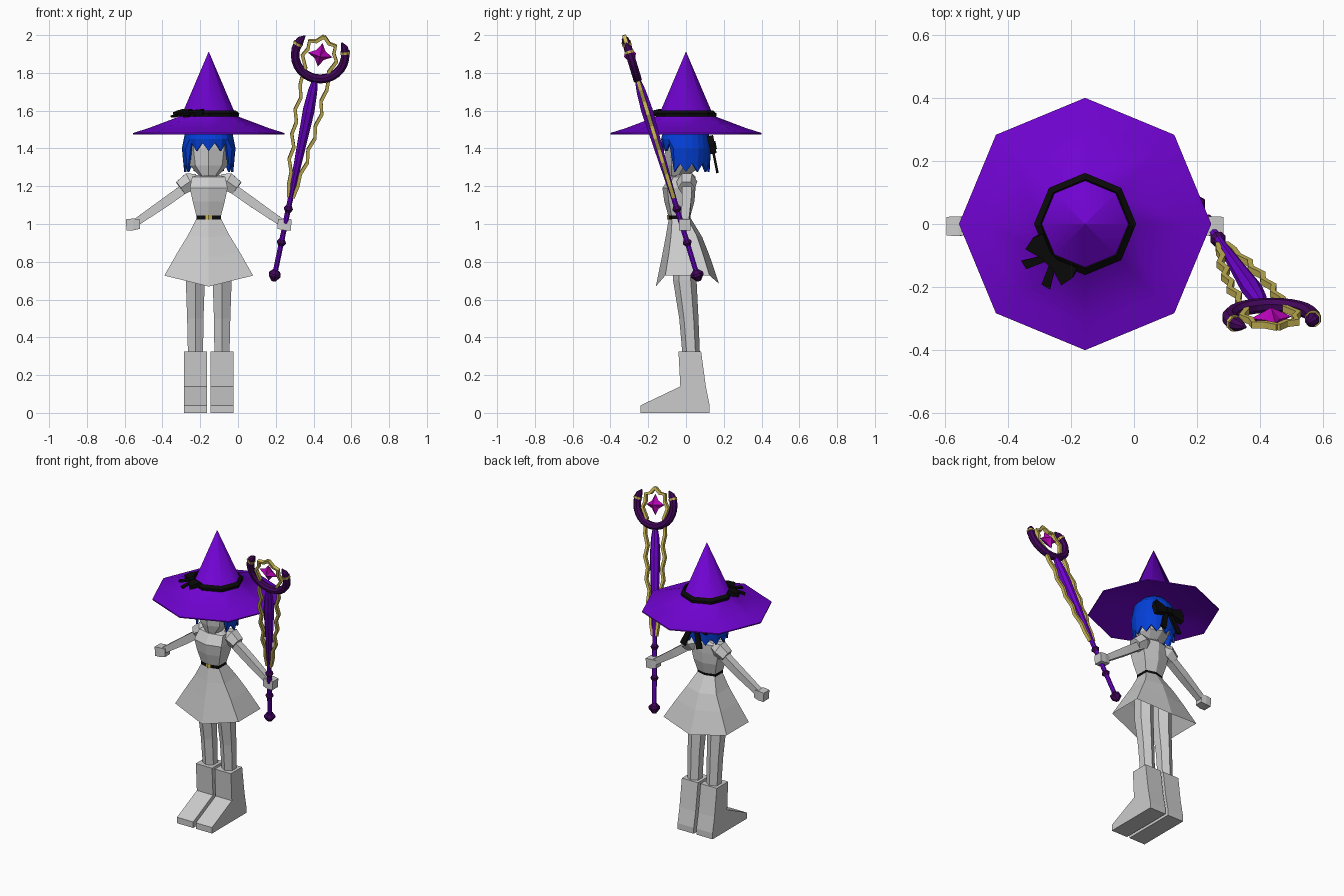
import bpy, bmesh
from math import sin, cos, pi, radians
from mathutils import Vector as V

cube = bpy.data.objects.get("Cube")
if cube:
    bpy.data.objects.remove(cube)

CX = -0.155  # body centre line


def material(name, r, g, b):
    m = bpy.data.materials.new(name)
    m.use_nodes = True
    m.diffuse_color = (r, g, b, 1)
    bsdf = next(n for n in m.node_tree.nodes if n.type == 'BSDF_PRINCIPLED')
    bsdf.inputs["Base Color"].default_value = (r, g, b, 1)
    return m


GREY = material("pale grey", 0.6, 0.6, 0.6)
PURPLE = material("violet", 0.16, 0.001, 0.63)
PLUM = material("dark plum", 0.055, 0.002, 0.105)
BLACK = material("black", 0.003, 0.003, 0.003)
GOLD = material("gold", 0.62, 0.5, 0.1)
MAGENTA = material("magenta", 0.46, 0.001, 0.46)
BLUE = material("blue", 0.001, 0.05, 0.68)


def finish(name, bm, mat):
    bmesh.ops.recalc_face_normals(bm, faces=bm.faces)
    me = bpy.data.meshes.new(name)
    bm.to_mesh(me)
    bm.free()
    me.materials.append(mat)
    ob = bpy.data.objects.new(name, me)
    bpy.context.collection.objects.link(ob)
    return ob


def loft(name, rings, mat, caps=True, wrap=False):
    """Skin a list of equal sized point rings."""
    bm = bmesh.new()
    vr = [[bm.verts.new(p) for p in ring] for ring in rings]
    pairs = list(zip(vr, vr[1:])) + ([(vr[-1], vr[0])] if wrap else [])
    for a, b in pairs:
        for i in range(len(a)):
            j = (i + 1) % len(a)
            bm.faces.new((a[i], a[j], b[j], b[i]))
    if caps and not wrap:
        bm.faces.new(vr[0])
        bm.faces.new(vr[-1])
    return finish(name, bm, mat)


def oval(hx, hy, z, n=8, x=CX, y=0.0, turn=0.0):
    return [V((x + hx * cos(2 * pi * i / n + turn), y + hy * sin(2 * pi * i / n + turn), z))
            for i in range(n)]


def hexring(hx, front, back, z, dip=0.0):
    """Six sided ring with a point at the front and back."""
    q, m = (back - front) * 0.35, (front + back) / 2
    pts = [(0, front, z - dip), (hx, m - q, z), (hx, m + q, z),
           (0, back, z - dip * 0.75), (-hx, m + q, z), (-hx, m - q, z)]
    return [V((CX + x, y, h)) for x, y, h in pts]


def tube(name, pts, radii, n, mat, ref=V((0, 1, 0)), depth=1.0):
    pts = [V(p) for p in pts]
    rings = []
    for i, p in enumerate(pts):
        d = (pts[min(i + 1, len(pts) - 1)] - pts[max(i - 1, 0)]).normalized()
        a = d.cross(ref).normalized()
        b = a.cross(d)
        rings.append([p + radii[i] * (a * cos(t) + b * sin(t) * depth)
                      for t in [2 * pi * k / n + pi / n for k in range(n)]])
    return loft(name, rings, mat)


def slab(name, outline, across, mat):
    """Thicken a planar outline along the vector across."""
    return loft(name, [[p - across / 2 for p in outline], [p + across / 2 for p in outline]], mat)


def bow(name, c, t, u, s, tail):
    """Ribbon bow: t runs along the loops, u points away from the tails."""
    t, u = t.normalized(), u.normalized()
    n = t.cross(u)
    slab(name + "_knot", [c + s * (t * a + u * b) for a, b in
                          ((-.2, -.2), (.2, -.2), (.2, .2), (-.2, .2))], n * s * 0.4, BLACK)
    for k, side in ((1, "left"), (-1, "right")):
        slab(f"{name}_{side}_loop", [c + s * (t * a * k + u * b) for a, b in
             ((.1, -.15), (.95, -.4), (1.05, .1), (.9, .5), (.1, .15))], n * s * 0.3, BLACK)
        slab(f"{name}_{side}_tail", [c + s * (t * a * k + u * b) for a, b in
             ((.0, 0), (.25, 0), (.75, -tail), (.4, -tail * 1.1))], n * s * 0.12, BLACK)


# Hat
hat = loft("hat", [oval(r, r, z) for r, z in
           ((.13, 1.555), (.32, 1.497), (.40, 1.475), (.40, 1.482), (.32, 1.507),
            (.145, 1.573), (.0015, 1.91))], PURPLE)
loft("hat_band", [oval(.16, .16, 1.568), oval(.162, .162, 1.585),
                  oval(.142, .142, 1.602), oval(.13, .13, 1.575)], BLACK, wrap=True)
out = V((-0.7, -0.7, 0))
bow("hat_bow", V((-0.262, -0.112, 1.587)), V((0.7, -0.7, 0)), -out + V((0, 0, 0.25)), 0.085, 0.85)

# Head, neck and hair
loft("head", [oval(.05, .05, 1.255, y=-.04), oval(.1, .095, 1.31, y=-.01),
              oval(.115, .112, 1.40, y=0), oval(.1, .1, 1.52, y=0)], GREY)
loft("neck", [oval(.028, .028, 1.22, 6, y=.005), oval(.028, .028, 1.29, 6, y=.005)], GREY)
COLS = 24
hair_tip, hair_mid = oval(.13, .125, 0, COLS), oval(.142, .132, 1.40, COLS)
for i, p in enumerate(hair_tip):
    fringe = sin(2 * pi * i / COLS) < -0.6
    p.z = (1.385 if fringe else 1.275) + (0.045 if i % 2 else 0.0)
    if fringe:
        hair_mid[i].z = 1.45
hair = loft("hair", [oval(.08, .08, 1.545, COLS), oval(.122, .118, 1.50, COLS), hair_mid, hair_tip],
            BLUE, caps=False)
thick = hair.modifiers.new("thickness", 'SOLIDIFY')
thick.thickness = 0.012
thick.offset = -1
bow("hair_bow", V((CX, .138, 1.415)), V((1, 0, 0)), V((0, -0.2, 1)), 0.108, 1.25)

# Dress
loft("bodice", [hexring(.062, -.09, .02, 1.03), hexring(.085, -.115, .045, 1.12),
                hexring(.1, -.125, .05, 1.19), hexring(.088, -.085, .05, 1.25),
                hexring(.035, -.04, .035, 1.265)], GREY)
loft("skirt", [hexring(.062, -.09, .022, 1.035), hexring(.11, -.108, .085, .94, .01),
               hexring(.165, -.128, .125, .85, .025), hexring(.235, -.16, .175, .727, .058)],
     GREY, caps=False)
loft("belt", [hexring(.066, -.096, .025, 1.025), hexring(.066, -.096, .025, 1.046)], BLACK)
for k in (-1, 1):
    slab("buckle_" + ("left" if k > 0 else "right"),
         [V((CX + k * a, -.098 + a * .5, z)) for a, z in
          ((0, 1.025), (.017, 1.025), (.017, 1.047), (0, 1.047))], V((0, .006, 0)), GOLD)

# Arms, legs and boots
BOOT = [(-.04, .325), (.08, .325), (.105, .14), (.125, .04), (.125, 0), (-.24, 0), (-.24, .04), (-.03, .14)]
for k, side in ((1, "left"), (-1, "right")):
    def at(x, y, z):
        return V((CX + k * x, y, z))
    tube(side + "_sleeve", [at(.06, .005, 1.235), at(.1, .005, 1.225), at(.15, .002, 1.19)],
         [.035, .055, .045], 6, GREY)
    tube(side + "_arm", [at(.09, .005, 1.215), at(.23, .003, 1.115), at(.4, -.005, .998)],
         [.036, .035, .027], 4, GREY)
    tube(side + "_hand", [at(.365, -.007, 1.0), at(.40, -.007, .998), at(.437, -.007, .995)],
         [.036, .044, .042], 4, GREY)
    loft(side + "_leg", [oval(hx, hy, z, 6, CX + k * x, y, pi / 6) for hx, hy, z, x, y in
         ((.058, .064, .85, .07, -.007), (.058, .062, .70, .071, -.006),
          (.05, .051, .5, .071, .015), (.046, .046, .3, .07, .028))], GREY)
    slab(side + "_boot", [at(.07, y, z) for y, z in BOOT], V((.12, 0, 0)), GREY)

# Staff frame: D runs up the shaft, X runs across the crescent
D = V((.194, -.286, .938)).normalized()
X = (V((1, 0, 0)) - D * D.x).normalized()
N = X.cross(D)
FOOT = V((.19, .065, .71))


def staff(s, x=0.0, n=0.0):
    return FOOT + D * s + X * x + N * n


def turned(name, profile, mat, n=8):
    tube(name, [staff(s) for s, r in profile], [r for s, r in profile], n, mat, ref=N)


turned("staff_shaft", [(.02, .014), (.45, .015), (.52, .017), (.95, .033), (1.06, .026), (1.13, .014)],
       PURPLE)
turned("staff_pommel", [(-.012, .012), (.018, .036), (.032, .034), (.05, .014)], PLUM, 6)
for i, s in enumerate((.205, .395)):
    turned(f"staff_ring_{i}", [(s - .018, .015), (s, .026), (s + .018, .015)], PLUM)

# Crescent head
HEAD = 1.263
arc = [radians(-222 + 264 * i / 20) for i in range(21)]
tube("crescent", [staff(HEAD + .133 * sin(a), .133 * cos(a)) for a in arc],
     [.003 if i in (0, 20) else .02 if i in (1, 19) else .024 for i in range(21)], 8, PLUM, ref=N)
for k, side in ((1, "left"), (-1, "right")):
    band = [radians(90 - k * d) for d in (70, 76)]
    tube(f"crescent_{side}_band", [staff(HEAD + .133 * sin(a), .133 * cos(a)) for a in band],
         [.027, .027], 8, GOLD, ref=N)
    # Gold strip: zigzags beside the shaft, then rises to a point around the gem
    path = []
    for i in range(10):
        f = i / 9
        wave = .018 * (i % 2) * min(1, f * 3)
        path.append(staff(.46 + .62 * f, k * (.012 + .042 * min(1, f * 1.4) + wave)))
    path += [staff(HEAD + s, k * x) for x, s in
             ((.07, -.125), (.062, -.085), (.092, -.02), (.07, .02), (.07, .065), (.035, .07), (0, .105))]
    tube(f"gold_{side}_strip", path, [.0125] * len(path), 4, GOLD, ref=N, depth=1.2)

# Four pointed gem
bm = bmesh.new()
star = [bm.verts.new(staff(HEAD + r * sin(i * pi / 4), r * cos(i * pi / 4)))
        for i, r in enumerate([.066, .034] * 4)]
for n in (-.033, .033):
    tip = bm.verts.new(staff(HEAD, 0, n))
    for i in range(8):
        bm.faces.new((star[i], star[(i + 1) % 8], tip))
finish("gem", bm, MAGENTA)

# Soft shading on the hat only
bpy.ops.object.select_all(action='DESELECT')
hat.select_set(True)
bpy.context.view_layer.objects.active = hat
bpy.ops.object.shade_smooth_by_angle(angle=radians(70))
